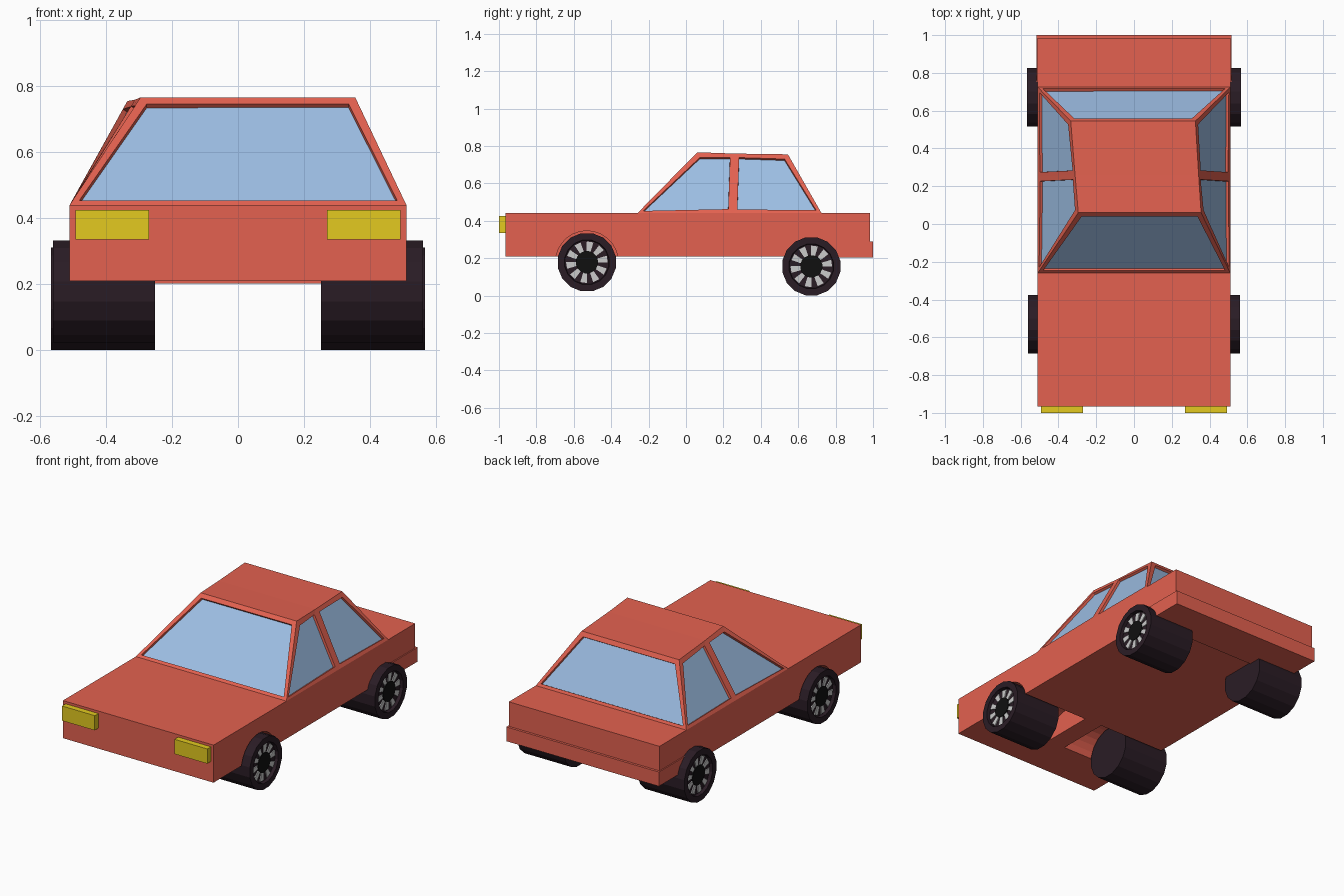
import bpy, bmesh
from math import sin, cos, pi, asin

if "Cube" in bpy.data.objects:
    bpy.data.objects.remove(bpy.data.objects["Cube"])


def material(name, rgb):
    m = bpy.data.materials.new(name)
    m.diffuse_color = (*rgb, 1)
    m.use_nodes = True
    m.node_tree.nodes["Principled BSDF"].inputs["Base Color"].default_value = m.diffuse_color
    return m


RED = material("red_paint", (0.77, 0.12, 0.08))
GLASS = material("blue_glass", (0.337, 0.515, 0.775))
YELLOW = material("yellow_lamp", (0.77, 0.59, 0.014))
RUBBER = material("dark_rubber", (0.023, 0.0116, 0.0185))
BLACK = material("black_hub", (0.005, 0.005, 0.005))
SILVER = material("light_spoke", (0.72, 0.70, 0.70))


def finish(bm, name, *mats):
    mesh = bpy.data.meshes.new(name)
    bmesh.ops.recalc_face_normals(bm, faces=bm.faces)
    bm.to_mesh(mesh)
    bm.free()
    for m in mats:
        mesh.materials.append(m)
    ob = bpy.data.objects.new(name, mesh)
    bpy.context.collection.objects.link(ob)
    return ob


def add_prism(bm, profile, x0, x1):
    """Extrude a closed (y, z) profile from x0 to x1; return the end face."""
    a = [bm.verts.new((x0, y, z)) for y, z in profile]
    b = [bm.verts.new((x1, y, z)) for y, z in profile]
    bm.faces.new(a)
    for i in range(len(a)):
        j = (i + 1) % len(a)
        bm.faces.new((a[i], a[j], b[j], b[i]))
    return bm.faces.new(b)


def prism(name, profile, x0, x1, mat):
    bm = bmesh.new()
    add_prism(bm, profile, x0, x1)
    return finish(bm, name, mat)


def box_profile(y0, y1, z0, z1):
    return [(y0, z0), (y1, z0), (y1, z1), (y0, z1)]


def ring(y, z, r, n):
    return [(y + r * cos(2 * pi * (i + .5) / n), z + r * sin(2 * pi * (i + .5) / n))
            for i in range(n)]


# Lower body: side profile with front wheel wells
FY, FZ, ARCH = -0.53, 0.178, 0.168
a0 = asin((0.21 - FZ) / ARCH)
arch = []
for i in range(13):
    t = pi - a0 - (pi - 2 * a0) * i / 12
    arch.append((FY + ARCH * cos(t), FZ + ARCH * sin(t)))
prism("lower_body", [(-0.965, 0.44), (-0.965, 0.21)] + arch
      + [(0.985, 0.21), (0.985, 0.44)], -0.51, 0.51, RED)

# Filled middle between the two wheel wells
prism("wheel_well_divider", arch, -0.06, 0.06, RED)

# Rear bumper and headlights
prism("rear_bumper", box_profile(0.74, 1.0, 0.203, 0.29), -0.517, 0.517, RED)
for side, label in ((1, "right"), (-1, "left")):
    prism(label + "_headlight", box_profile(-1.0, -0.95, 0.335, 0.425),
          side * 0.27, side * 0.492, YELLOW)

# Cabin: three cross-sections, roof slightly skewed, windows recessed in frames
bm = bmesh.new()
sections = [  # base y, top y, top z, top left x, top right x
    (-0.26, 0.06, 0.766, -0.295, 0.355),
    (0.25, 0.26, 0.759, -0.312, 0.342),
    (0.725, 0.545, 0.755, -0.335, 0.325),
]
rows = [[bm.verts.new(p) for p in
         ((-0.51, yb, 0.44), (xl, yt, zt), (xr, yt, zt), (0.51, yb, 0.44))]
        for yb, yt, zt, xl, xr in sections]
panes = [bm.faces.new(rows[0]), bm.faces.new(rows[2][::-1])]
for r, s in zip(rows, rows[1:]):
    for i in range(4):
        j = (i + 1) % 4
        f = bm.faces.new((r[i], s[i], s[j], r[j]))
        if i in (0, 2):
            panes.append(f)
bmesh.ops.recalc_face_normals(bm, faces=bm.faces)
bmesh.ops.inset_individual(bm, faces=panes, thickness=0.034, depth=0)
bmesh.ops.inset_individual(bm, faces=panes, thickness=0.001, depth=-0.015)
for f in panes:
    f.material_index = 1
finish(bm, "cabin", RED, GLASS)


# Wheels: wide tyre with recessed face, ten spokes and a hub
def wheel(label, side, y, z, x_out):
    bm = bmesh.new()
    face = add_prism(bm, ring(y, z, 0.158, 16), side * 0.252, side * x_out)
    bmesh.ops.recalc_face_normals(bm, faces=bm.faces)
    bmesh.ops.inset_individual(bm, faces=[face], thickness=0.037, depth=0)
    bmesh.ops.inset_individual(bm, faces=[face], thickness=0.003, depth=-0.02)
    finish(bm, label + "_tyre", RUBBER)
    x0, x1 = side * (x_out - 0.03), side * (x_out - 0.014)
    bm = bmesh.new()
    for i in range(10):
        t = 2 * pi * (i + .25) / 10
        add_prism(bm, [(y + r * cos(t) - w * sin(t), z + r * sin(t) + w * cos(t))
                       for r, w in ((0.05, -.010), (0.11, -.018),
                                    (0.11, .018), (0.05, .010))], x0, x1)
    finish(bm, label + "_spokes", SILVER)
    prism(label + "_hub", ring(y, z, 0.06, 16), x0, side * (x_out - 0.01), BLACK)


for side, label in ((1, "right"), (-1, "left")):
    wheel("front_" + label, side, FY, FZ, 0.56)
    wheel("rear_" + label, side, 0.67, 0.156, 0.566)
